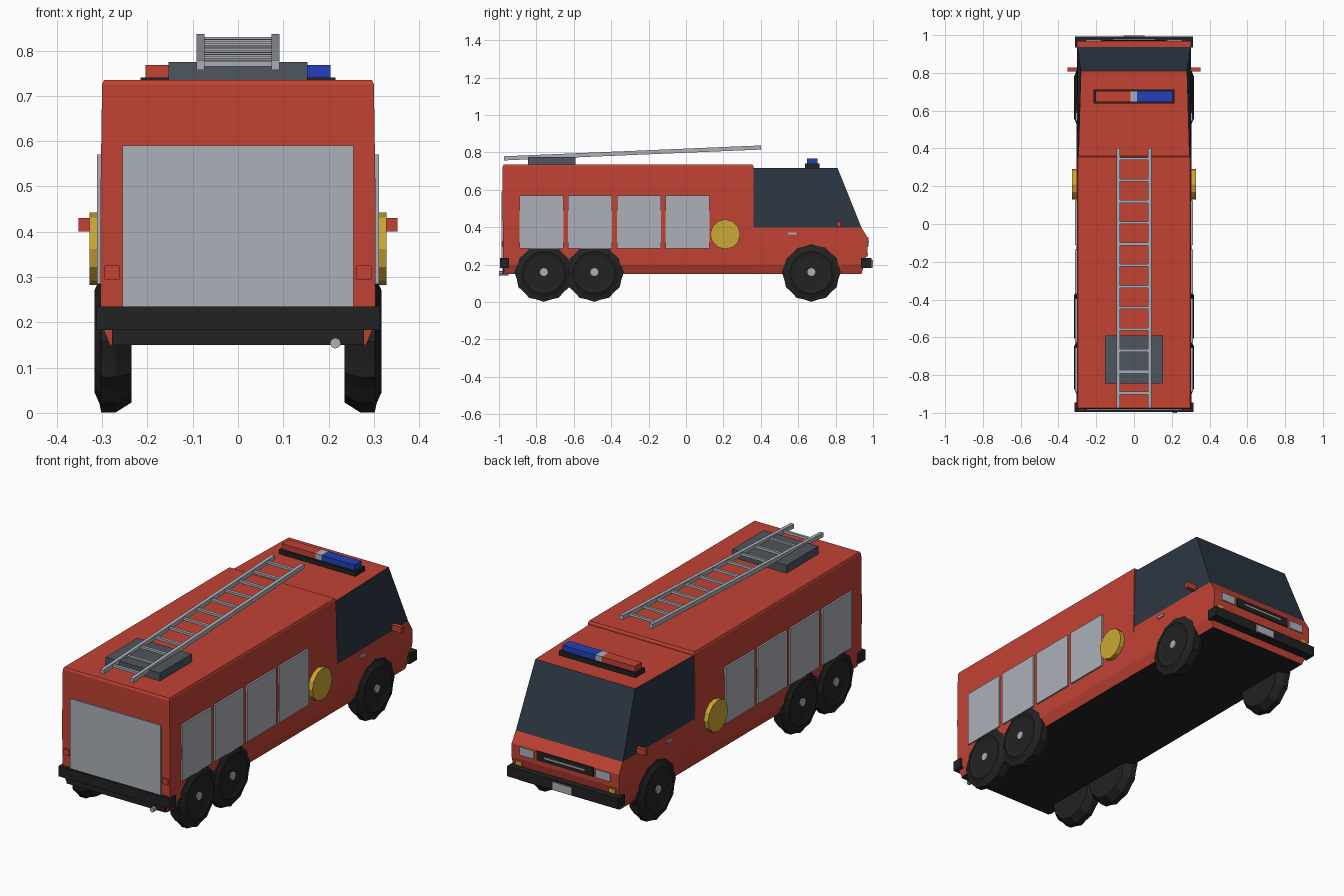
import bpy, bmesh, math
from mathutils import Matrix, Vector

if "Cube" in bpy.data.objects:
    bpy.data.objects.remove(bpy.data.objects["Cube"])


def mat(name, r, g, b):
    m = bpy.data.materials.new(name)
    lin = [((c / 255 + 0.055) / 1.055) ** 2.4 if c > 10 else c / 255 / 12.92 for c in (r, g, b)]
    m.diffuse_color = (*lin, 1)
    m.use_nodes = True
    m.node_tree.nodes["Principled BSDF"].inputs["Base Color"].default_value = m.diffuse_color
    return m


RED = mat("red_paint", 194, 66, 52)
BLACK = mat("black_rubber", 34, 34, 35)
GLASS = mat("dark_glass", 44, 54, 66)
SILVER = mat("silver", 172, 176, 184)
GOLD = mat("gold", 204, 168, 52)
BLUE = mat("blue_lamp", 33, 64, 184)
SLATE = mat("slate_grey", 78, 86, 94)


def finish(name, bm, mats):
    bmesh.ops.recalc_face_normals(bm, faces=bm.faces[:])
    me = bpy.data.meshes.new(name)
    bm.to_mesh(me)
    bm.free()
    for m in mats:
        me.materials.append(m)
    ob = bpy.data.objects.new(name, me)
    bpy.context.collection.objects.link(ob)
    return ob


def box(name, x, y, z, m, tilt=0.0):
    """Box from (min, max) ranges, optionally tilted about x."""
    bm = bmesh.new()
    bmesh.ops.create_cube(bm, size=1)
    size = [r[1] - r[0] for r in (x, y, z)]
    mid = Vector([(r[0] + r[1]) / 2 for r in (x, y, z)])
    bm.transform(Matrix.Translation(mid) @ Matrix.Rotation(tilt, 4, 'X') @ Matrix.Diagonal((*size, 1)))
    return finish(name, bm, [m])


def pair(name, x, y, z, m):
    for side, s in (("right", 1), ("left", -1)):
        box(f"{name}_{side}", sorted((s * x[0], s * x[1])), y, z, m)


def cylinder(name, axis, centre, r, depth, sides, m):
    bm = bmesh.new()
    bmesh.ops.create_cone(bm, cap_ends=True, segments=sides, radius1=r, radius2=r, depth=depth)
    turn = Matrix.Rotation(math.pi / 2, 4, 'Y' if axis == 'X' else 'X')
    bm.transform(Matrix.Translation(centre) @ turn)
    return finish(name, bm, [m])


def skin(bm, rings):
    """Bridge closed rings of points and cap both ends."""
    loops = [[bm.verts.new(p) for p in ring] for ring in rings]
    n = len(loops[0])
    for a, b in zip(loops, loops[1:]):
        for i in range(n):
            j = (i + 1) % n
            bm.faces.new((a[i], a[j], b[j], b[i]))
    bm.faces.new(loops[0])
    bm.faces.new(loops[-1])


def shell(name, layers, mats, rule):
    """Stack of levels: z, rear y, front y, rear half width, front half width."""
    bm = bmesh.new()
    skin(bm, [[(-a, y0, z), (a, y0, z), (b, y1, z), (-b, y1, z)] for z, y0, y1, a, b in layers])
    for f in bm.faces:
        f.material_index = rule(f)
    return finish(name, bm, mats)


def under(f):
    return 1 if max(v.co.z for v in f.verts) < 0.16 else 0


def cab_rule(f):
    zs = [v.co.z for v in f.verts]
    if min(zs) > 0.39 and max(zs) - min(zs) > 0.1:
        return 2
    return under(f)


# Rear equipment body
shell("equipment_body", [
    (0.15, -0.972, 0.36, 0.283, 0.283), (0.20, -0.977, 0.36, 0.303, 0.303),
    (0.45, -0.98, 0.36, 0.304, 0.304), (0.725, -0.98, 0.36, 0.300, 0.300),
    (0.735, -0.975, 0.355, 0.296, 0.296)], [RED, BLACK], under)

# Cab with glazed upper half
shell("cab", [
    (0.15, 0.355, 0.938, 0.283, 0.283), (0.20, 0.355, 0.952, 0.303, 0.300),
    (0.275, 0.355, 0.97, 0.304, 0.302), (0.345, 0.355, 0.97, 0.304, 0.302),
    (0.398, 0.355, 0.938, 0.303, 0.301), (0.717, 0.355, 0.81, 0.294, 0.281)],
    [RED, BLACK, GLASS], cab_rule)

# Roller shutters
for i, y in enumerate((-0.89, -0.63, -0.37, -0.11)):
    pair(f"side_shutter_{i + 1}", (0.300, 0.3115), (y, y + 0.235), (0.285, 0.57), SILVER)
box("rear_shutter", (-0.255, 0.255), (-0.986, -0.97), (0.225, 0.59), SILVER)

# Bumpers, rear skirt, tail lamps, exhaust
box("rear_bumper", (-0.314, 0.314), (-0.995, -0.945), (0.183, 0.235), BLACK)
box("front_bumper", (-0.312, 0.312), (0.935, 0.993), (0.183, 0.235), BLACK)
box("rear_skirt", (-0.278, 0.278), (-0.98, -0.96), (0.15, 0.19), BLACK)
pair("tail_lamp", (0.262, 0.295), (-0.985, -0.97), (0.295, 0.325), RED)
cylinder("exhaust_pipe", 'Y', (0.215, -0.975, 0.154), 0.012, 0.05, 8, SILVER)

# Nose details
box("grille", (-0.16, 0.16), (0.96, 0.975), (0.298, 0.345), BLACK)
box("grille_bar", (-0.115, 0.115), (0.97, 0.979), (0.318, 0.326), SILVER)
pair("headlight", (0.175, 0.255), (0.96, 0.976), (0.299, 0.341), SILVER)
pair("indicator", (0.245, 0.28), (0.95, 0.972), (0.242, 0.264), GOLD)
box("number_plate", (-0.055, 0.055), (0.985, 0.999), (0.185, 0.225), SILVER)

# Mirrors, door handles, hose reel covers
pair("mirror", (0.295, 0.352), (0.808, 0.828), (0.40, 0.43), RED)
pair("door_handle", (0.298, 0.309), (0.545, 0.59), (0.36, 0.372), SILVER)
for side, s in (("right", 1), ("left", -1)):
    cylinder(f"reel_cover_{side}", 'X', (s * 0.3125, 0.21, 0.362), 0.08, 0.03, 12, GOLD)

# Wheels: notched tyre, dished face, hub cap
TYRE = [(0.235, 0.135), (0.27, 0.157), (0.302, 0.157), (0.306, 0.137),
        (0.317, 0.112), (0.311, 0.092)]
for axle, y in (("rear", -0.76), ("middle", -0.49), ("front", 0.67)):
    for side, s in (("right", 1), ("left", -1)):
        bm = bmesh.new()
        rings = []
        for k, (x, r) in enumerate(TYRE):
            ring = []
            for i in range(24):
                a = 2 * math.pi * i / 24
                q = r * (0.95 if i % 2 and k < 4 else 1)
                ring.append((s * x, y + q * math.sin(a), 0.158 - q * math.cos(a)))
            rings.append(ring)
        skin(bm, rings)
        finish(f"{axle}_tyre_{side}", bm, [BLACK])
        cylinder(f"{axle}_hub_{side}", 'X', (s * 0.309, y, 0.16), 0.022, 0.016, 8, SILVER)

# Light bar
box("light_bar_base", (-0.215, 0.215), (0.637, 0.713), (0.712, 0.74), BLACK)
box("red_beacon", (-0.204, -0.018), (0.647, 0.703), (0.738, 0.768), RED)
box("beacon_divider", (-0.018, 0.016), (0.647, 0.703), (0.738, 0.768), SILVER)
box("blue_beacon", (0.016, 0.204), (0.647, 0.703), (0.738, 0.768), BLUE)

# Roof ladder on its mount
box("ladder_mount", (-0.153, 0.153), (-0.845, -0.59), (0.73, 0.775), SLATE)
Y0, Z0, Y1, Z1 = -0.973, 0.768, 0.402, 0.826
tilt = math.atan2(Z1 - Z0, Y1 - Y0)
half = math.hypot(Y1 - Y0, Z1 - Z0) / 2
ym, zm = (Y0 + Y1) / 2, (Z0 + Z1) / 2
for side, s in (("right", 1), ("left", -1)):
    box(f"ladder_rail_{side}", sorted((s * 0.074, s * 0.092)), (ym - half, ym + half),
        (zm - 0.011, zm + 0.011), SILVER, tilt)
for i in range(12):
    y = 0.345 - i * 0.1127
    z = Z0 + (y - Y0) * math.tan(tilt)
    box(f"ladder_rung_{i + 1}", (-0.078, 0.078), (y - 0.007, y + 0.007), (z - 0.006, z + 0.006), SILVER, tilt)
